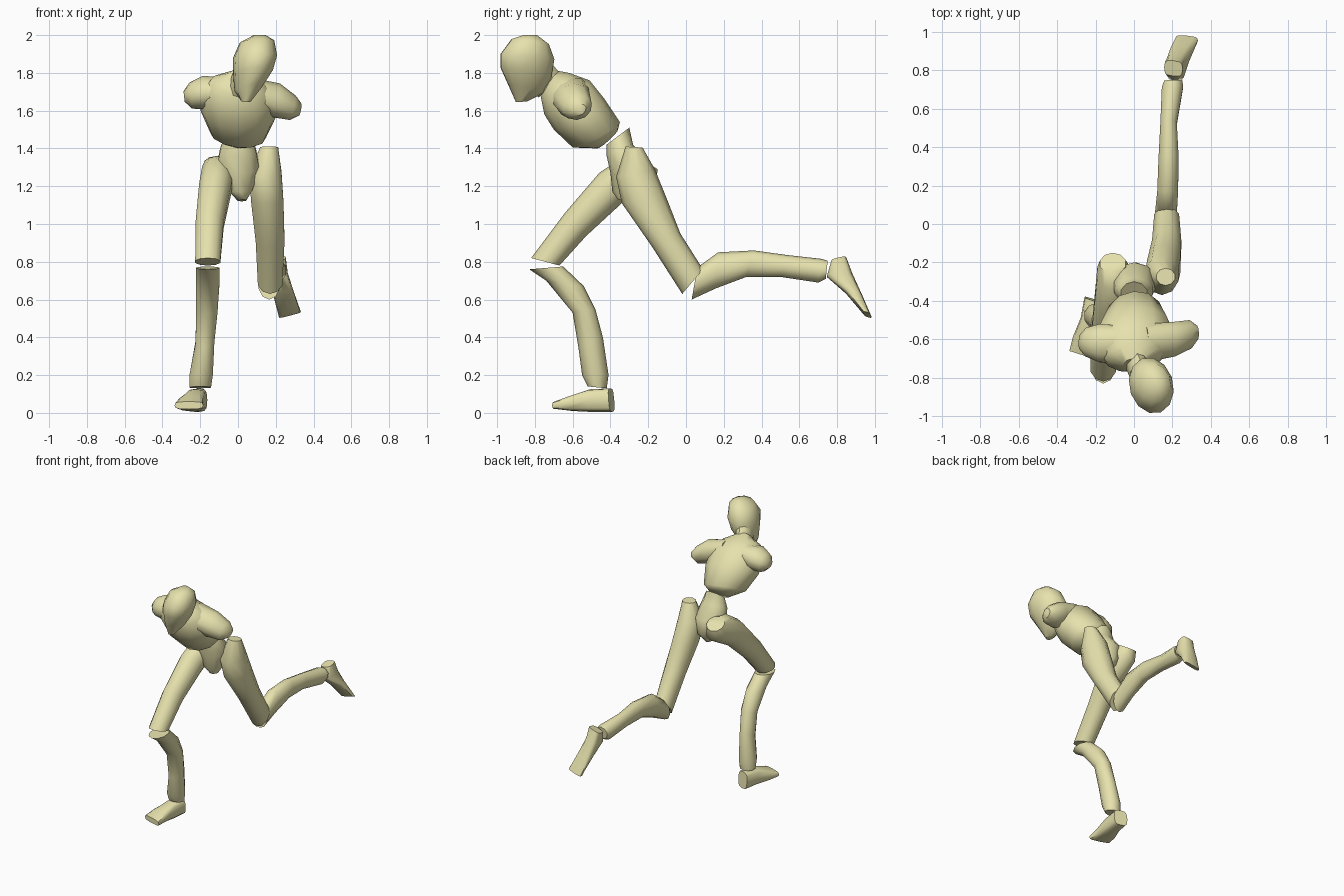
import bpy, bmesh, math
from mathutils import Vector

mat = bpy.data.materials.new("pale_yellow")
mat.diffuse_color = (0.80, 0.76, 0.42, 1)


def loft(name, sections, side=(1, 0, 0), sides=10, power=1.0):
    """Skin rings; each section = (front point, back point, half width).
    A power below 1 makes the rings squarer."""
    bm = bmesh.new()
    side = Vector(side).normalized()
    rings = []
    for a, b, w in sections:
        a, b = Vector(a), Vector(b)
        ring = []
        for i in range(sides):
            t = 2 * math.pi * i / sides
            c, s = math.cos(t), math.sin(t)
            c = math.copysign(abs(c) ** power, c)
            s = math.copysign(abs(s) ** power, s)
            ring.append(bm.verts.new((a + b) / 2 + (a - b) / 2 * c + side * w * s))
        rings.append(ring)
    for r, q in zip(rings, rings[1:]):
        for i in range(sides):
            j = (i + 1) % sides
            bm.faces.new((r[i], r[j], q[j], q[i]))
    bm.faces.new(rings[0])
    bm.faces.new(rings[-1])
    bmesh.ops.recalc_face_normals(bm, faces=bm.faces)
    me = bpy.data.meshes.new(name)
    bm.to_mesh(me)
    bm.free()
    ob = bpy.data.objects.new(name, me)
    bpy.context.collection.objects.link(ob)
    me.materials.append(mat)
    bpy.ops.object.select_all(action='DESELECT')
    ob.select_set(True)
    bpy.context.view_layer.objects.active = ob
    bpy.ops.object.shade_smooth_by_angle(angle=math.radians(50))
    return ob


def flat(rows):
    """Rows of (x, front y, front z, back y, back z, half width)."""
    return [((x, ay, az), (x, by, bz), w) for x, ay, az, by, bz, w in rows]


# head, turned a little to its left
loft("head", [
    ((.05, -.90, 1.645), (.035, -.84, 1.65), .025),
    ((.09, -.94, 1.74), (.02, -.76, 1.69), .07),
    ((.13, -.98, 1.83), (.03, -.715, 1.77), .10),
    ((.14, -.98, 1.90), (.04, -.70, 1.87), .115),
    ((.14, -.92, 1.98), (.06, -.73, 1.95), .09),
    ((.13, -.86, 2.0), (.10, -.79, 2.0), .03)], side=(.92, .38, 0), sides=12)

# neck
loft("neck", flat([(.01, -.78, 1.67, -.66, 1.79, .06),
                   (.04, -.86, 1.75, -.72, 1.86, .06)]))

# chest, with the shoulder line tilted
loft("chest", flat([
    (0, -.47, 1.40, -.36, 1.50, .08),
    (0, -.60, 1.405, -.35, 1.54, .15),
    (0, -.70, 1.50, -.43, 1.66, .20),
    (0, -.75, 1.58, -.51, 1.76, .20),
    (0, -.77, 1.68, -.62, 1.80, .15),
    (0, -.76, 1.72, -.70, 1.815, .06)]), side=(1, .08, -.10), sides=12)

# shoulder stubs, rounded off at the outer end
loft("shoulder_left", flat([
    (.06, -.72, 1.66, -.52, 1.74, .07),
    (.20, -.69, 1.62, -.51, 1.69, .09),
    (.29, -.65, 1.59, -.50, 1.64, .065),
    (.33, -.60, 1.59, -.53, 1.62, .03)]), side=(.25, -.3, .9))
loft("shoulder_right", flat([
    (-.06, -.73, 1.67, -.53, 1.74, .07),
    (-.18, -.72, 1.67, -.52, 1.72, .09),
    (-.25, -.69, 1.66, -.54, 1.70, .07),
    (-.285, -.65, 1.67, -.58, 1.68, .03)]), side=(-.1, -.3, .9))

# waist and pelvis
loft("pelvis", flat([
    (.00, -.42, 1.42, -.30, 1.51, .07),
    (.00, -.42, 1.36, -.28, 1.42, .10),
    (.00, -.40, 1.27, -.20, 1.32, .12),
    (.01, -.39, 1.17, -.20, 1.20, .07),
    (.02, -.36, 1.13, -.28, 1.12, .025)]))

# standing leg
loft("thigh_right", flat([
    (-.11, -.26, 1.36, -.15, 1.29, .07),
    (-.105, -.34, 1.35, -.16, 1.21, .09),
    (-.12, -.46, 1.27, -.34, 1.11, .09),
    (-.15, -.64, 1.06, -.53, .935, .078),
    (-.16, -.82, .82, -.67, .78, .07)]))
loft("shin_right", flat([
    (-.16, -.83, .76, -.65, .775, .065),
    (-.16, -.74, .70, -.54, .67, .065),
    (-.165, -.60, .53, -.48, .55, .06),
    (-.175, -.57, .35, -.44, .40, .052),
    (-.195, -.55, .20, -.41, .20, .065),
    (-.20, -.52, .14, -.42, .13, .06)]))
loft("foot_right", [
    ((-.21, -.40, .13), (-.21, -.39, .005), .05),
    ((-.225, -.51, .125), (-.225, -.50, .005), .055),
    ((-.25, -.61, .09), (-.25, -.60, .01), .07),
    ((-.26, -.685, .06), (-.26, -.685, .02), .08)],
    side=(.95, -.3, 0), sides=12, power=.6)

# trailing leg
loft("thigh_left", flat([
    (.165, -.32, 1.41, -.23, 1.405, .05),
    (.145, -.37, 1.25, -.165, 1.29, .09),
    (.155, -.34, 1.11, -.10, 1.13, .09),
    (.17, -.18, .88, -.03, .95, .08),
    (.17, -.02, .63, .09, .76, .068)]))
loft("shin_left", flat([
    (.165, .03, .60, .06, .77, .06),
    (.175, .16, .66, .17, .85, .057),
    (.18, .32, .72, .36, .86, .055),
    (.18, .50, .72, .54, .835, .045),
    (.20, .70, .69, .72, .815, .058),
    (.205, .74, .71, .75, .805, .05)]))
loft("foot_left", flat([
    (.205, .77, .80, .85, .82, .05),
    (.215, .745, .72, .88, .74, .05),
    (.24, .84, .64, .93, .63, .055),
    (.275, .94, .525, .98, .515, .06)]),
    side=(.97, -.1, .25), sides=12, power=.6)
